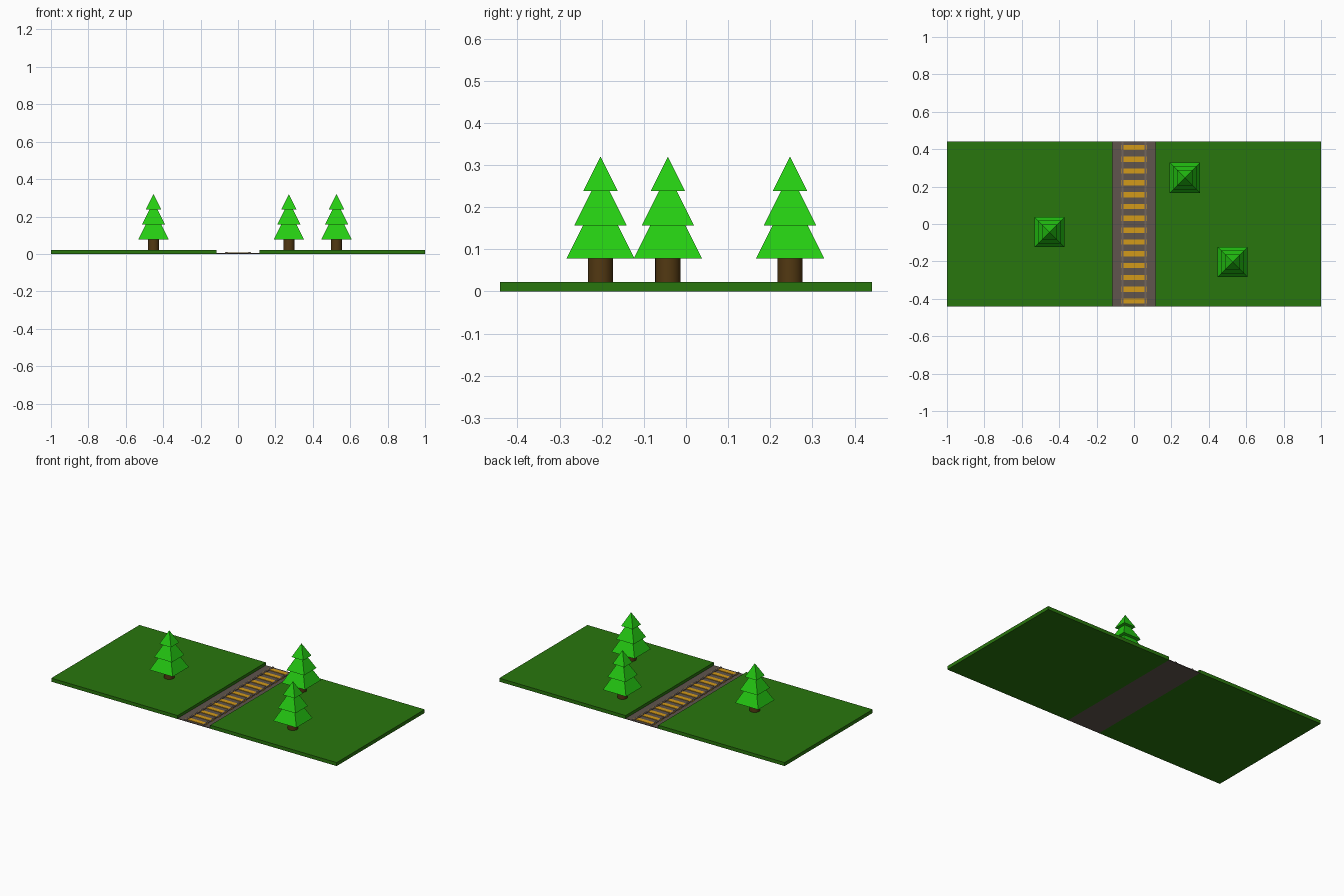
import bpy, bmesh, math

if "Cube" in bpy.data.objects:
    bpy.data.objects.remove(bpy.data.objects["Cube"])


def material(name, rgb):
    m = bpy.data.materials.new(name)
    m.diffuse_color = (*rgb, 1)
    m.use_nodes = True
    m.node_tree.nodes["Principled BSDF"].inputs["Base Color"].default_value = m.diffuse_color
    return m


GRASS = material("grass", (0.022, 0.18, 0.004))
GRAVEL = material("gravel", (0.115, 0.09, 0.075))
WOOD = material("tie_wood", (0.65, 0.32, 0.01))
STEEL = material("rail_steel", (0.17, 0.13, 0.11))
BARK = material("bark", (0.085, 0.04, 0.006))
LEAF = material("needles", (0.018, 0.6, 0.006))


def box(name, x, y, z, mat):
    """Box from (min, max) ranges on each axis."""
    bpy.ops.mesh.primitive_cube_add(size=1, location=[sum(r) / 2 for r in (x, y, z)])
    ob = bpy.context.object
    ob.name = name
    ob.scale = [r[1] - r[0] for r in (x, y, z)]
    bpy.ops.object.transform_apply(location=False, rotation=False, scale=True)
    ob.data.materials.append(mat)
    return ob


# Grass slabs either side of the track
HALF_Y, BED, TOP = 0.441, 0.114, 0.022
for side, name in ((-1, "left_lawn"), (1, "right_lawn")):
    box(name, sorted((side * BED, side)), (-HALF_Y, HALF_Y), (0, TOP), GRASS)

# Gravel bed with rails and evenly spaced ties
box("track_bed", (-BED, BED), (-HALF_Y, HALF_Y), (0, 0.004), GRAVEL)
for side, name in ((-1, "left_rail"), (1, "right_rail")):
    cx = side * 0.061
    box(name, (cx - 0.005, cx + 0.005), (-HALF_Y, HALF_Y), (0.003, 0.009), STEEL)
for i in range(14):
    cy = -0.412 + i * 0.0632
    box("tie", (-0.07, 0.07), (cy - 0.014, cy + 0.014), (0.003, 0.007), WOOD)


# Pine tree: round trunk and three stacked square pyramids
def tree(x, y):
    bpy.ops.mesh.primitive_cylinder_add(vertices=32, radius=0.03, depth=0.07,
                                        location=(x, y, TOP + 0.034))
    trunk = bpy.context.object
    trunk.name = "trunk"
    trunk.data.materials.append(BARK)
    bpy.ops.object.shade_smooth_by_angle()
    for base, half in ((0.078, 0.081), (0.157, 0.062), (0.238, 0.041)):
        bm = bmesh.new()
        ring = [bm.verts.new((sx * half, sy * half, 0))
                for sx, sy in ((-1, -1), (1, -1), (1, 1), (-1, 1))]
        tip = bm.verts.new((0, 0, 2 * half))
        bm.faces.new(ring[::-1])
        for i in range(4):
            bm.faces.new((ring[i], ring[(i + 1) % 4], tip))
        me = bpy.data.meshes.new("branch_tier")
        bm.to_mesh(me)
        bm.free()
        me.materials.append(LEAF)
        ob = bpy.data.objects.new("branch_tier", me)
        ob.location = (x, y, base)
        bpy.context.collection.objects.link(ob)


for x, y in ((-0.452, -0.043), (0.272, 0.247), (0.527, -0.203)):
    tree(x, y)
